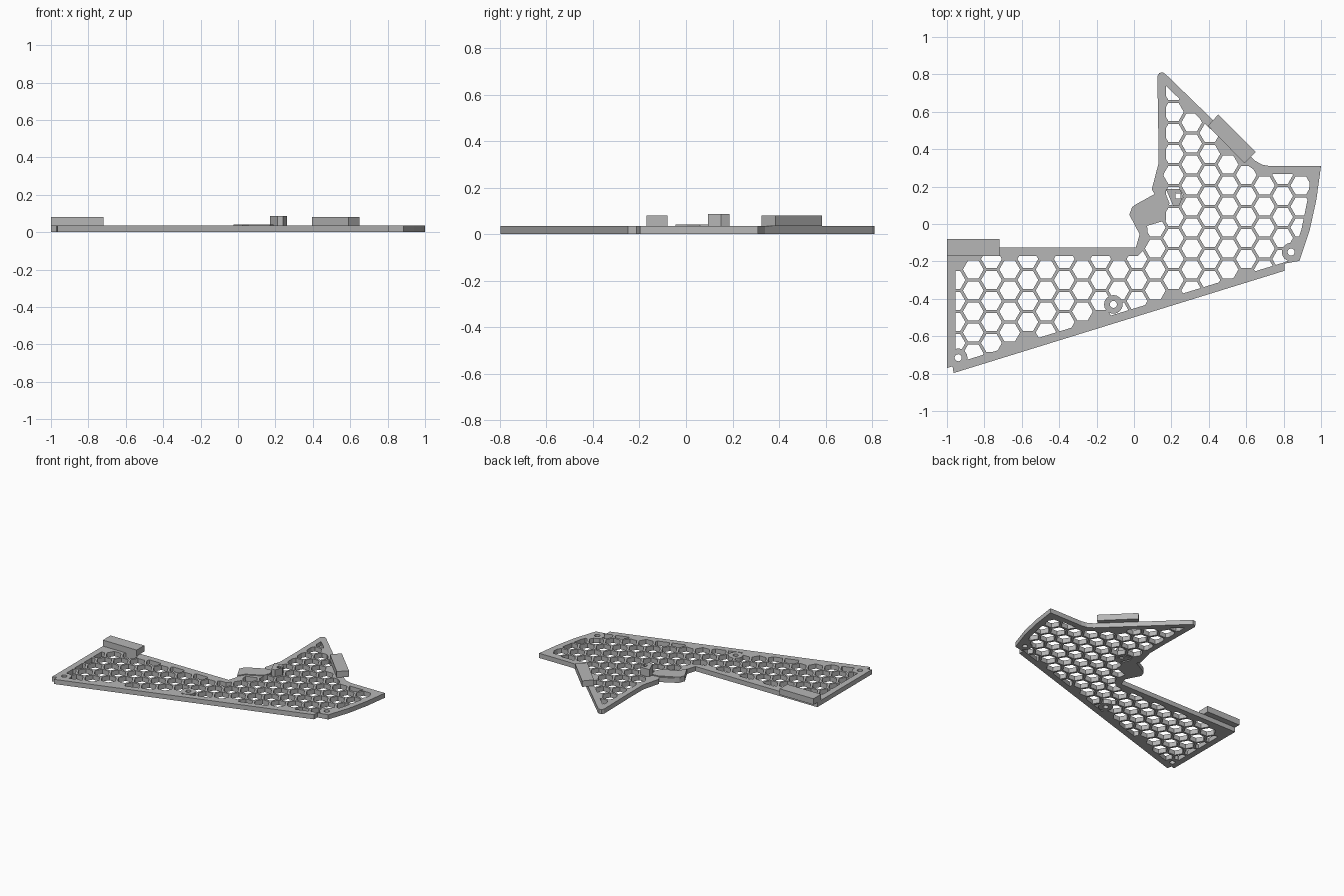
import bpy, bmesh, math
from mathutils import Vector

if "Cube" in bpy.data.objects:
    bpy.data.objects.remove(bpy.data.objects["Cube"])

grey = bpy.data.materials.new("plain_grey")
grey.use_nodes = True
colour = (0.47, 0.47, 0.47, 1)
grey.diffuse_color = colour
grey.node_tree.nodes["Principled BSDF"].inputs["Base Color"].default_value = colour


def prisms(name, shapes, low, high):
    """One object holding an upright prism for each 2D shape."""
    bm = bmesh.new()
    for shape in shapes:
        face = bm.faces.new([bm.verts.new((x, y, low)) for x, y in shape])
        top = bmesh.ops.extrude_face_region(bm, geom=[face])["geom"]
        moved = [v for v in top if isinstance(v, bmesh.types.BMVert)]
        bmesh.ops.translate(bm, verts=moved, vec=(0, 0, high - low))
    bmesh.ops.recalc_face_normals(bm, faces=bm.faces)
    mesh = bpy.data.meshes.new(name)
    bm.to_mesh(mesh)
    bm.free()
    mesh.materials.append(grey)
    obj = bpy.data.objects.new(name, mesh)
    bpy.context.collection.objects.link(obj)
    return obj


def ring(x, y, radius, sides, turn=0.0):
    angles = [math.tau * i / sides + turn for i in range(sides)]
    return [(x + radius * math.cos(a), y + radius * math.sin(a)) for a in angles]


def boolean(target, cutter, operation):
    """Apply a boolean, then drop the helper."""
    cutter.hide_render = True
    mod = target.modifiers.new(operation, "BOOLEAN")
    mod.operation, mod.solver, mod.object = operation, "EXACT", cutter
    bpy.context.view_layer.objects.active = target
    bpy.ops.object.modifier_apply(modifier=mod.name)
    bpy.data.objects.remove(cutter)


def inside(p, poly):
    hit = False
    for (ax, ay), (bx, by) in zip(poly, poly[1:] + poly[:1]):
        if (ay > p[1]) != (by > p[1]):
            if p[0] < ax + (p[1] - ay) * (bx - ax) / (by - ay):
                hit = not hit
    return hit


THICK = 0.035

# Plate outline and the inner limit of the honeycomb
outline = [(-1, -0.77), (-0.97, -0.76), (-0.965, -0.797), (0.805, -0.25),
           (0.805, -0.212), (0.885, -0.197), (0.94, -0.03), (0.975, 0.13),
           (1, 0.31), (0.725, 0.31), (0.685, 0.317), (0.645, 0.34),
           (0.17, 0.80), (0.155, 0.81), (0.135, 0.808), (0.125, 0.79),
           (0.13, 0.49), (0.13, 0.32), (0.095, 0.185), (0.11, 0.16),
           (0.01, 0.105), (-0.01, 0.09), (-0.025, 0.05), (0.03, -0.055),
           (0.01, -0.125), (-1, -0.125)]
limit = [(-0.955, -0.745), (0.80, -0.206), (0.84, -0.19), (0.895, -0.03),
         (0.93, 0.14), (0.945, 0.267), (0.72, 0.267), (0.66, 0.278),
         (0.615, 0.308), (0.17, 0.74), (0.17, 0.33), (0.15, 0.21),
         (0.17, 0.19), (0.17, 0.02), (0.07, -0.01), (0.075, -0.06),
         (0.05, -0.14), (0.02, -0.17), (-0.955, -0.17)]
pad_shape = [(-0.025, 0.05), (0.025, -0.045), (0.06, 0.005), (0.17, 0.06),
             (0.19, 0.11), (0.17, 0.16), (0.12, 0.155), (0.01, 0.10), (-0.01, 0.088)]
post_shape = [(0.17, 0.188), (0.245, 0.188), (0.262, 0.15), (0.24, 0.095),
              (0.21, 0.095)]
screws = [(-0.94, -0.715), (-0.11, -0.43), (0.84, -0.15)]

# Honeycomb cells, keeping only those mostly within the limit
COLUMN, ROW, RADIUS = 0.0973, 0.1123, 0.0555
cells = []
for c in range(-13, 9):
    for r in range(-14, 3):
        x = 0.211 + c * COLUMN
        y = 0.599 + (r + 0.5 * (c % 2)) * ROW
        samples = [p for k in (0.3, 0.6, 0.85) for p in ring(x, y, RADIUS * k, 12)]
        if sum(inside(p, limit) for p in samples) > 0.4 * len(samples):
            cells.append(ring(x, y, RADIUS, 6))

cutter = prisms("cell_cutter", cells, -0.04, 0.09)
boolean(cutter, prisms("limit_helper", [limit], -0.06, 0.12), "INTERSECT")

# Solid spots around the screws, pad and post
for x, y in screws:
    boolean(cutter, prisms("boss_helper", [ring(x, y, 0.05, 16)], -0.1, 0.15), "DIFFERENCE")
for shape in (pad_shape, post_shape):
    boolean(cutter, prisms("solid_helper", [shape], -0.1, 0.15), "DIFFERENCE")

plate = prisms("honeycomb_plate", [outline], 0, THICK)
boolean(plate, cutter, "DIFFERENCE")
bore = ring(0.235, 0.15, 0.019, 4, math.radians(40))
holes = [ring(x, y, 0.019, 16) for x, y in screws] + [bore]
boolean(plate, prisms("hole_cutter", holes, -0.1, 0.2), "DIFFERENCE")

# Raised pad and bored post
pad = prisms("pad", [pad_shape], THICK - 0.005, 0.042)
boolean(pad, prisms("post_gap", [post_shape], -0.1, 0.2), "DIFFERENCE")
post = prisms("post", [post_shape], THICK - 0.005, 0.087)
boolean(post, prisms("bore_cutter", [bore], -0.1, 0.2), "DIFFERENCE")

# Overhanging edge blocks
prisms("left_end_block", [[(-1, -0.17), (-0.72, -0.17), (-0.72, -0.08), (-1, -0.08)]],
       THICK, 0.08)
prisms("slanted_block", [[(0.45, 0.585), (0.395, 0.525), (0.59, 0.325), (0.65, 0.385)]],
       THICK, 0.08)
